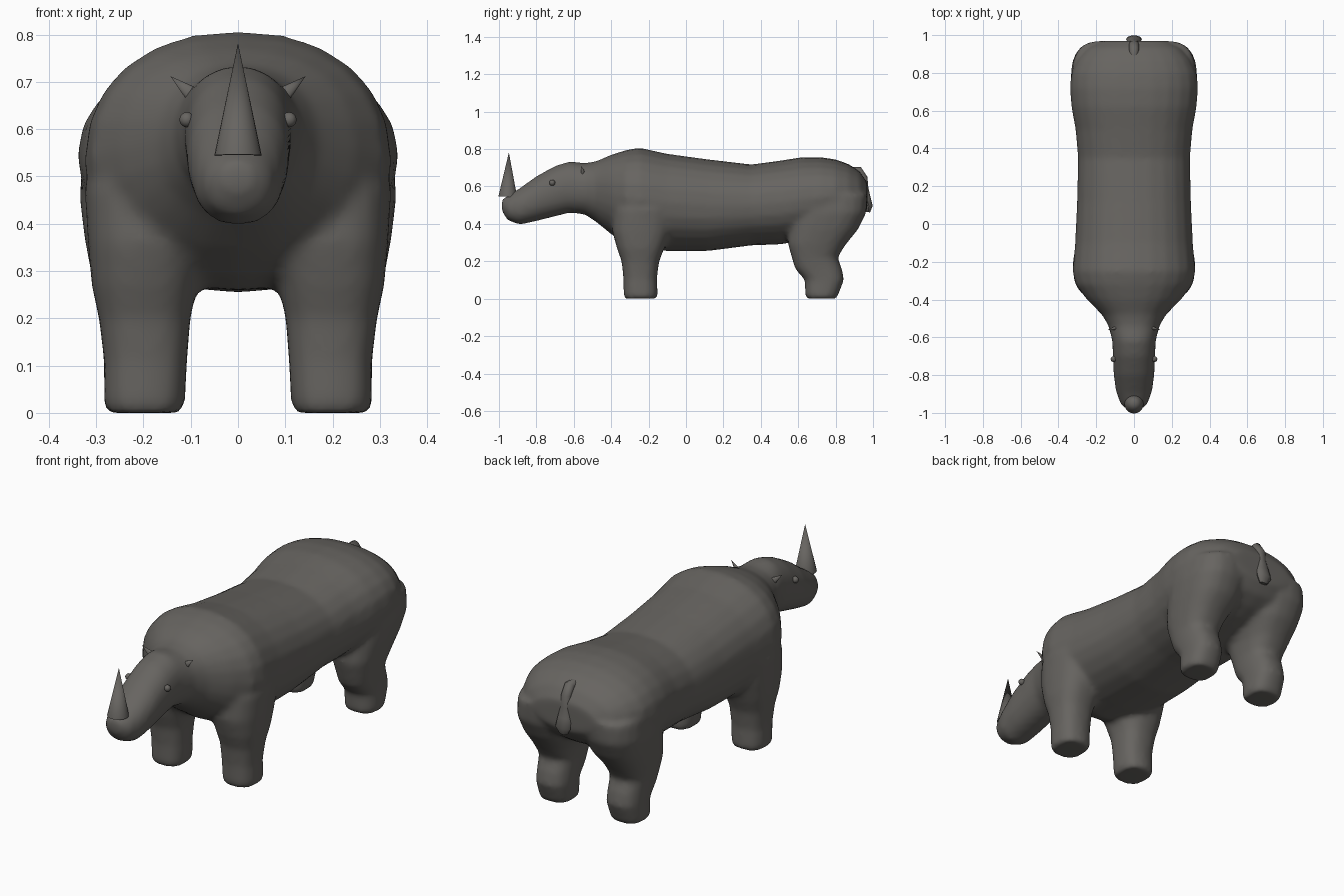
import bpy, bmesh, math
from mathutils import Vector

if "Cube" in bpy.data.objects:
    bpy.data.objects.remove(bpy.data.objects["Cube"])

hide = bpy.data.materials.new("grey hide")
hide.diffuse_color = (0.135, 0.128, 0.118, 1)
hide.use_nodes = True
hide.node_tree.nodes["Principled BSDF"].inputs["Base Color"].default_value = hide.diffuse_color


def finish(obj):
    obj.data.materials.clear()
    obj.data.materials.append(hide)
    bpy.ops.object.select_all(action='DESELECT')
    obj.select_set(True)
    bpy.context.view_layer.objects.active = obj
    bpy.ops.object.shade_smooth_by_angle(angle=math.radians(50))


def loft(bm, rings):
    """Skin a list of rings of points and cap both ends."""
    rows = [[bm.verts.new(p) for p in ring] for ring in rings]
    n = len(rows[0])
    for a, b in zip(rows, rows[1:]):
        for i in range(n):
            j = (i + 1) % n
            bm.faces.new((a[i], a[j], b[j], b[i]))
    bm.faces.new(rows[0])
    bm.faces.new(rows[-1])


def oval(a, b, n=24, power=2.2):
    """Superellipse points with half sizes a and b."""
    pts = []
    for i in range(n):
        t = 2 * math.pi * i / n
        c, s = math.cos(t), math.sin(t)
        pts.append((a * math.copysign(abs(c) ** (2 / power), c),
                    b * math.copysign(abs(s) ** (2 / power), s)))
    return pts


def new_object(name, bm):
    bmesh.ops.recalc_face_normals(bm, faces=bm.faces)
    mesh = bpy.data.meshes.new(name)
    bm.to_mesh(mesh)
    bm.free()
    obj = bpy.data.objects.new(name, mesh)
    bpy.context.collection.objects.link(obj)
    return obj


# Trunk and head: y, bottom, top, half width
trunk = [
    (-.985, .47, .53, .035), (-.955, .42, .55, .07), (-.89, .395, .59, .095),
    (-.80, .415, .655, .108), (-.70, .44, .71, .112), (-.62, .46, .735, .115),
    (-.54, .45, .725, .135), (-.48, .41, .735, .17), (-.40, .345, .77, .25),
    (-.32, .29, .795, .31), (-.25, .26, .808, .325), (-.10, .255, .775, .312),
    (.12, .255, .745, .302), (.35, .285, .718, .297), (.50, .29, .738, .31),
    (.62, .31, .757, .332), (.72, .33, .757, .34), (.80, .35, .745, .332),
    (.87, .38, .72, .30), (.93, .42, .68, .25), (.97, .48, .62, .17)]
bm = bmesh.new()
rings = []
for y, lo, hi, w in trunk:
    mid, half = (lo + hi) / 2, (hi - lo) / 2
    rings.append([(x, y, mid + z) for x, z in oval(w, half)])
loft(bm, rings)

# Legs: z, x inner, x outer, y front, y back
front_leg = [(0, .118, .279, -.328, -.157), (.015, .112, .284, -.334, -.151),
             (.11, .107, .284, -.335, -.155), (.20, .10, .295, -.345, -.143),
             (.27, .085, .31, -.37, -.115), (.36, .06, .318, -.395, -.08),
             (.48, .05, .325, -.39, -.06)]
hind_leg = [(0, .118, .279, .645, .805), (.015, .112, .284, .637, .812),
            (.10, .108, .284, .635, .845), (.16, .105, .288, .583, .835),
            (.22, .10, .295, .565, .81), (.29, .085, .31, .545, .855),
            (.37, .05, .325, .55, .92), (.46, .04, .336, .57, .965),
            (.56, .04, .325, .59, .97)]
for leg in (front_leg, hind_leg):
    for side in (1, -1):
        rings = []
        for z, x0, x1, y0, y1 in leg:
            cx, cy = side * (x0 + x1) / 2, (y0 + y1) / 2
            rings.append([(cx + x, cy + y, z) for x, y in
                          oval((x1 - x0) / 2, (y1 - y0) / 2, 20, 2.5)])
        loft(bm, rings)
body = new_object("body", bm)

# Blend trunk, head and legs into one skin
remesh = body.modifiers.new("blend", 'REMESH')
remesh.mode = 'VOXEL'
remesh.voxel_size = 0.014
smooth = body.modifiers.new("soften", 'SMOOTH')
smooth.factor = 0.5
smooth.iterations = 8
bpy.context.view_layer.objects.active = body
body.select_set(True)
for name in ("blend", "soften"):
    bpy.ops.object.modifier_apply(modifier=name)
low = min(v.co.z for v in body.data.vertices)
for v in body.data.vertices:
    v.co.z -= low * max(0, 1 - v.co.z / 0.2)
finish(body)


def cone(name, base, tip, radius, sides, squash=1):
    axis = Vector(tip) - Vector(base)
    bpy.ops.mesh.primitive_cone_add(vertices=sides, radius1=radius, radius2=0,
                                    depth=axis.length,
                                    location=(Vector(base) + Vector(tip)) / 2)
    obj = bpy.context.object
    obj.name = name
    obj.rotation_euler = axis.to_track_quat('Z', 'Y').to_euler()
    obj.scale.x = squash
    finish(obj)


# Horn on the nose
cone("horn", (0, -.953, .545), (0, -.947, .782), .05, 24)

# Eyes and ears
for side, label in ((1, "left"), (-1, "right")):
    bpy.ops.mesh.primitive_uv_sphere_add(segments=12, ring_count=8, radius=.016,
                                         location=(side * .108, -.715, .62))
    bpy.context.object.name = label + "_eye"
    finish(bpy.context.object)
    cone(label + "_ear", (side * .095, -.55, .672), (side * .143, -.562, .712), .018, 8, .6)

# Tail: y, z, half width, half depth
tail = [(.88, .685, .022, .02), (.925, .685, .026, .022), (.952, .645, .026, .02),
        (.958, .59, .026, .018), (.966, .54, .036, .022), (.978, .495, .042, .021),
        (.973, .463, .022, .012)]
bm = bmesh.new()
rings = []
for k, (y, z, w, d) in enumerate(tail):
    a, b = tail[max(k - 1, 0)], tail[min(k + 1, len(tail) - 1)]
    out = Vector((0, -(b[1] - a[1]), b[0] - a[0])).normalized()
    rings.append([Vector((x, y, z)) + out * t for x, t in oval(w, d, 10, 2)])
loft(bm, rings)
finish(new_object("tail", bm))
